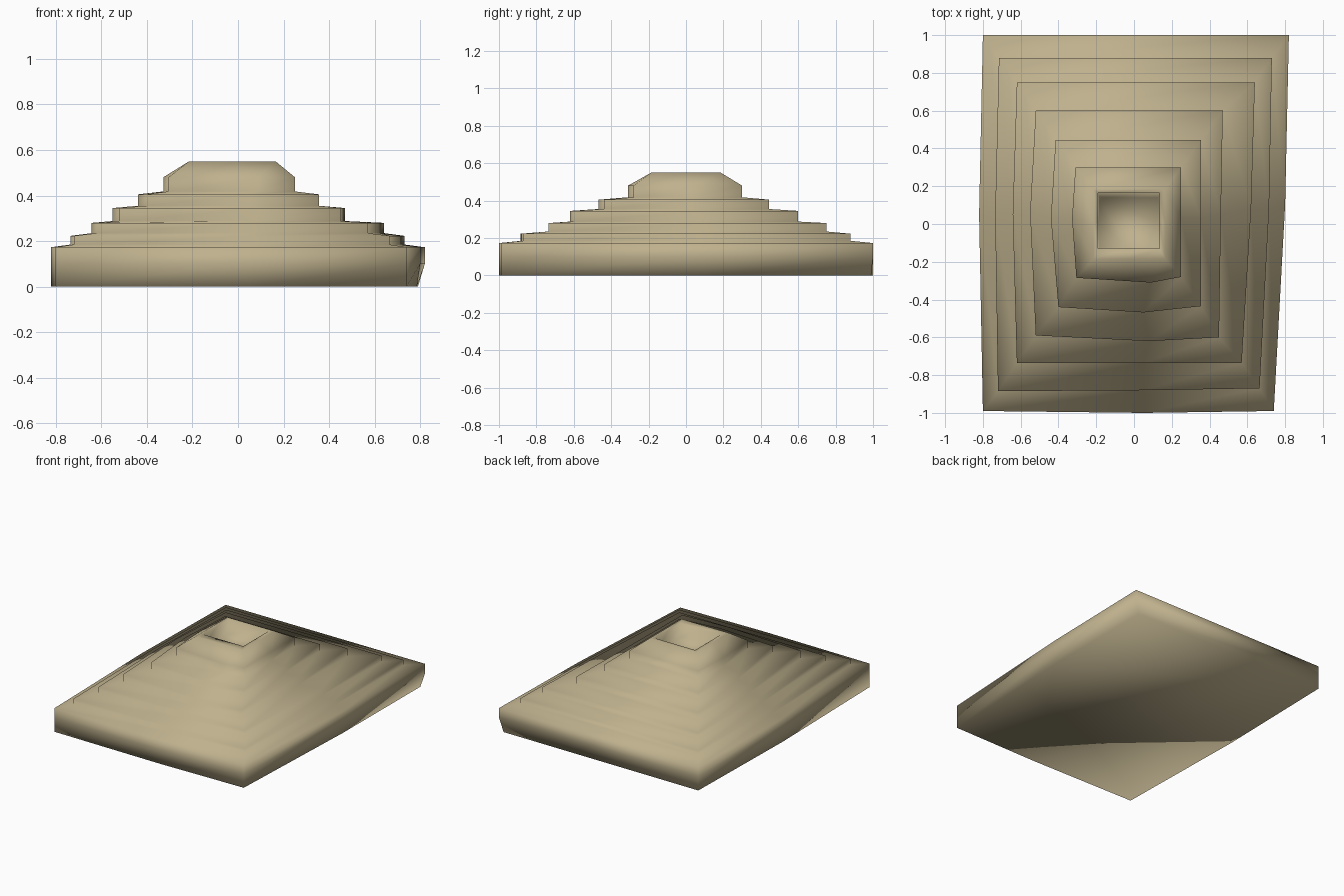
import bpy, bmesh

if "Cube" in bpy.data.objects:
    bpy.data.objects.remove(bpy.data.objects["Cube"])

# Irregular tier outlines: front-left, front-mid, front-right, right-mid,
# back-right, back-left, left-mid; followed by the z levels of each wall
tiers = [
    ([(-.80, -.99), (.05, -1.0), (.74, -.99), (.80, .10), (.82, 1.0), (-.80, 1.0), (-.82, .05)], (0.10, 0.173)),
    ([(-.72, -.885), (.05, -.88), (.665, -.87), (.715, .08), (.73, .88), (-.715, .88), (-.735, .05)], (0.185, 0.223)),
    ([(-.62, -.735), (.05, -.735), (.57, -.735), (.62, .08), (.64, .75), (-.62, .75), (-.642, .05)], (0.235, 0.28)),
    ([(-.52, -.59), (.08, -.62), (.45, -.60), (.46, .05), (.47, .60), (-.52, .60), (-.55, .06)], (0.288, 0.345)),
    ([(-.40, -.44), (.05, -.468), (.355, -.435), (.355, .03), (.355, .445), (-.415, .445), (-.44, .03)], (0.355, 0.405)),
    ([(-.305, -.285), (.09, -.31), (.25, -.28), (.25, .03), (.25, .30), (-.31, .30), (-.328, .03)], (0.418, 0.48)),
]


def rect(x0, x1, y0, y1):
    """Rectangle with the same point layout as the tiers."""
    xm, ym = (x0 + x1) / 2, (y0 + y1) / 2
    return [(x0, y0), (xm, y0), (x1, y0), (x1, ym), (x1, y1), (x0, y1), (x0, ym)]


bm = bmesh.new()


def ring(points, z):
    return [bm.verts.new((x, y, z)) for x, y in points]


# Base underside, slightly tucked in at the back right corner
foot = list(tiers[0][0])
foot[3], foot[4] = (.785, .10), (.79, .99)
rings = [ring(foot, 0.0)]

# Stepped tiers
for points, levels in tiers:
    rings += [ring(points, z) for z in levels]

# Chamfered crown, rim and sunken pit
rings.append(ring(rect(-.215, .165, -.185, .185), 0.55))
rings.append(ring(rect(-.19, .135, -.13, .165), 0.55))
rings.append(ring(rect(-.185, .13, -.125, .14), 0.45))

for a, b in zip(rings, rings[1:]):
    n = len(a)
    for i in range(n):
        j = (i + 1) % n
        bm.faces.new((a[i], a[j], b[j], b[i]))
bm.faces.new(rings[0][::-1])
bm.faces.new(rings[-1])
for f in bm.faces:
    f.smooth = True

mesh = bpy.data.meshes.new("stepped_mound")
bm.to_mesh(mesh)
bm.free()
mound = bpy.data.objects.new("stepped_mound", mesh)
bpy.context.collection.objects.link(mound)

# Sandy stone
stone = bpy.data.materials.new("sandstone")
stone.diffuse_color = (0.52, 0.44, 0.27, 1)
stone.use_nodes = True
stone.node_tree.nodes["Principled BSDF"].inputs["Base Color"].default_value = stone.diffuse_color
mesh.materials.append(stone)
